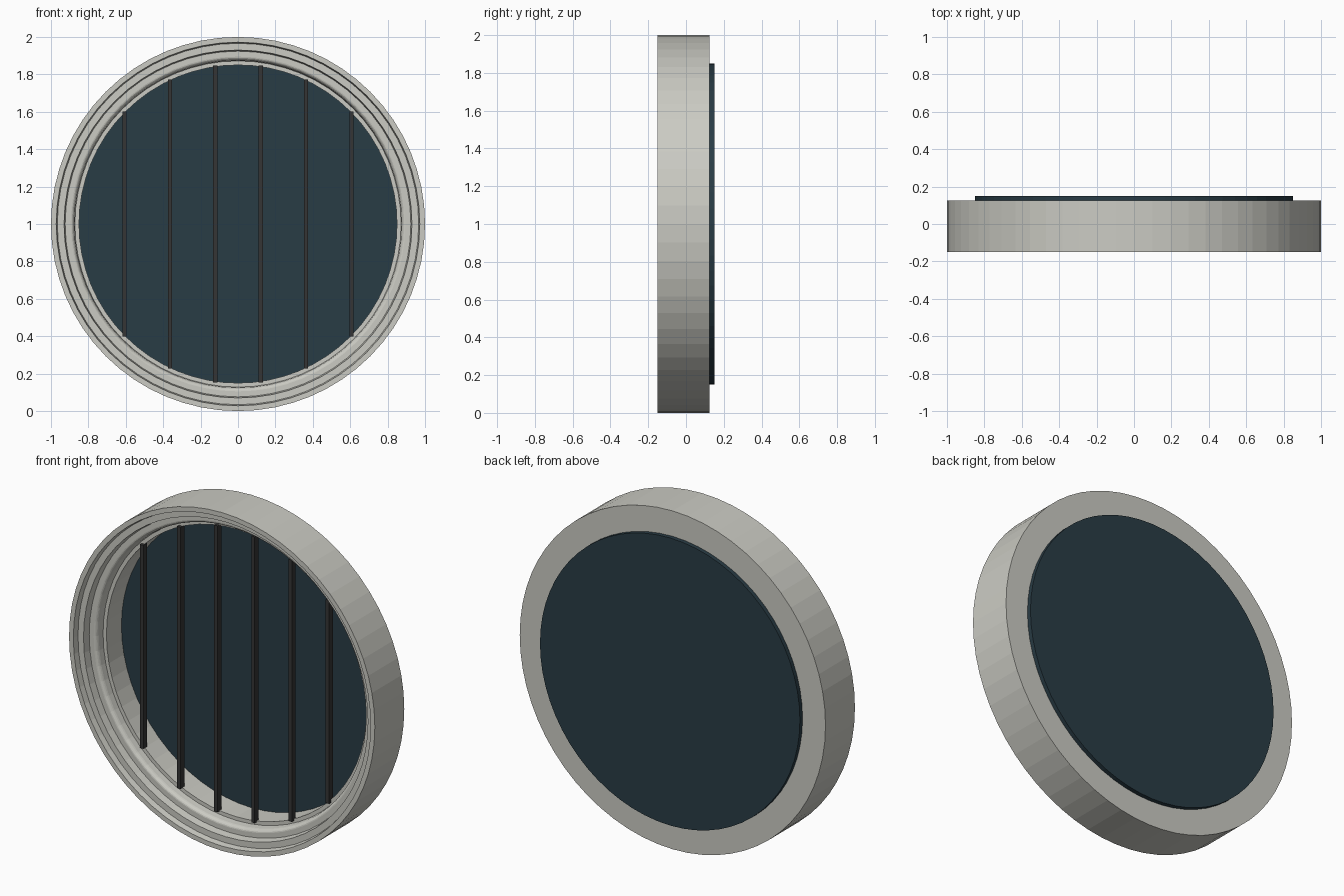
import bpy, bmesh, math

if "Cube" in bpy.data.objects:
    bpy.data.objects.remove(bpy.data.objects["Cube"])

SEG = 64
CZ = 1.0

def material(name, col):
    m = bpy.data.materials.new(name)
    m.diffuse_color = (*col, 1)
    m.use_nodes = True
    m.node_tree.nodes["Principled BSDF"].inputs["Base Color"].default_value = m.diffuse_color
    return m

def finish(bm, name, mat=None):
    bmesh.ops.recalc_face_normals(bm, faces=bm.faces)
    me = bpy.data.meshes.new(name)
    bm.to_mesh(me)
    bm.free()
    ob = bpy.data.objects.new(name, me)
    bpy.context.collection.objects.link(ob)
    if mat:
        me.materials.append(mat)
    return ob

def lathe(name, profile, mat=None):
    """Revolve a closed (radius, y) profile around the y axis."""
    bm = bmesh.new()
    rings = []
    for i in range(SEG):
        a = 2 * math.pi * i / SEG
        rings.append([bm.verts.new((r * math.cos(a), y, CZ + r * math.sin(a))) for r, y in profile])
    n = len(profile)
    for i in range(SEG):
        p, q = rings[i], rings[(i + 1) % SEG]
        for j in range(n):
            k = (j + 1) % n
            bm.faces.new((p[j], p[k], q[k], q[j]))
    return finish(bm, name, mat)

stone = material("stone", (0.60, 0.60, 0.55))
glass_mat = material("dark_glass", (0.022, 0.045, 0.06))
iron = material("iron", (0.035, 0.035, 0.035))

# Round frame: stepped moulding, a small rounded bead, then a plain reveal
bead = [(0.895 - 0.02 * math.sin(t), -0.07 + 0.03 * (1 - math.cos(t)))
        for t in [math.pi / 2 * k / 5 for k in range(6)]]
profile = [(1.0, 0.125), (1.0, -0.15), (0.972, -0.15), (0.966, -0.115),
           (0.93, -0.115), (0.924, -0.07)] + bead + \
          [(0.872, -0.015), (0.85, -0.015), (0.85, 0.125)]
lathe("round_frame", profile, stone)

# Glass disc behind the frame
bm = bmesh.new()
low = [bm.verts.new((0.85 * math.cos(2 * math.pi * i / SEG), 0.125,
                     CZ + 0.85 * math.sin(2 * math.pi * i / SEG))) for i in range(SEG)]
face = bm.faces.new(low)
ext = bmesh.ops.extrude_face_region(bm, geom=[face], use_keep_orig=True)
for v in ext["geom"]:
    if isinstance(v, bmesh.types.BMVert):
        v.co.y = 0.15
finish(bm, "glass_pane", glass_mat)

# Vertical bars cut to the opening's chord length
for i in range(6):
    x = (i - 2.5) * 0.243
    h = math.sqrt(0.855 ** 2 - x * x)
    bm = bmesh.new()
    bmesh.ops.create_cube(bm, size=1)
    for v in bm.verts:
        v.co = (x + v.co.x * 0.022, -0.015 + v.co.y * 0.036, CZ + v.co.z * 2 * h)
    finish(bm, "vertical_bar", iron)
